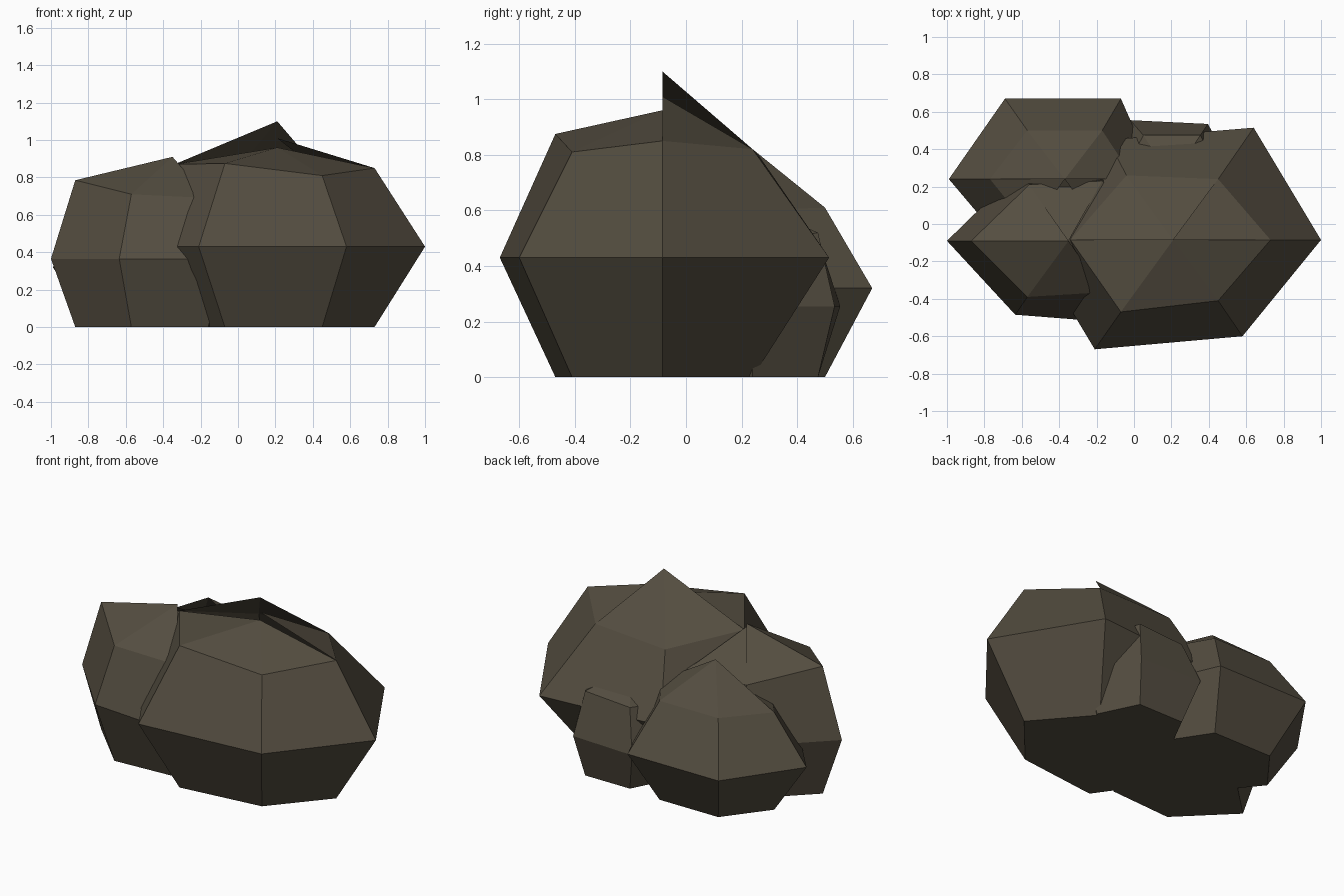
import bpy

stone = bpy.data.materials.new("dark_brown_stone")
stone.diffuse_color = (0.088, 0.074, 0.051, 1)


def rock(name, centre, z_mid, middle, upper, peaks, base=0.0):
    """Six-sided boulder: flat base ring, wide middle ring, upper ring and a
    fan of top slices, each with its own peak height (gives the chipped crest)."""
    cx, cy = centre
    verts = [(x, y, base) for x, y, z in upper]
    verts += [(x, y, z_mid) for x, y in middle]
    verts += list(upper)
    faces = [tuple(reversed(range(6)))]
    for i in range(6):
        j = (i + 1) % 6
        faces.append((i, j, j + 6, i + 6))
        faces.append((i + 6, j + 6, j + 12, i + 12))
        verts.append((cx, cy, peaks[i]))
        faces.append((i + 12, j + 12, 18 + i))
    mesh = bpy.data.meshes.new(name)
    mesh.from_pydata(verts, [], faces)
    mesh.materials.append(stone)
    obj = bpy.data.objects.new(name, mesh)
    bpy.context.collection.objects.link(obj)
    return obj


# Rings run anticlockwise from the right-hand corner.
# Largest boulder, right
rock("main_boulder", (0.21, -0.085), 0.43,
     [(1.0, -0.085), (0.64, 0.515), (-0.14, 0.45), (-0.56, -0.085), (-0.21, -0.67), (0.58, -0.60)],
     [(0.73, -0.085, 0.85), (0.45, 0.24, 0.82), (-0.04, 0.26, 0.80),
      (-0.34, -0.085, 0.87), (-0.07, -0.47, 0.875), (0.45, -0.41, 0.81)],
     [1.01, 1.10, 1.10, 0.96, 0.96, 0.96])

# Front left boulder
rock("left_boulder", (-0.35, -0.09), 0.365,
     [(0.28, -0.09), (-0.08, 0.30), (-0.60, 0.30), (-1.0, -0.09), (-0.635, -0.485), (-0.06, -0.53)],
     [(0.10, -0.09, 0.68), (-0.17, 0.23, 0.70), (-0.56, 0.21, 0.70),
      (-0.87, -0.09, 0.785), (-0.57, -0.39, 0.71), (-0.16, -0.365, 0.69)],
     [0.87, 0.89, 0.91, 0.91, 0.91, 0.87])

# Back left boulder
rock("back_boulder", (-0.37, 0.24), 0.32,
     [(0.12, 0.24), (-0.07, 0.67), (-0.69, 0.67), (-0.99, 0.24), (-0.66, -0.15), (-0.10, -0.15)],
     [(0.0, 0.24, 0.60), (-0.17, 0.50, 0.61), (-0.57, 0.50, 0.61),
      (-0.77, 0.24, 0.60), (-0.56, -0.02, 0.58), (-0.18, -0.02, 0.58)],
     [0.82, 0.82, 0.82, 0.76, 0.74, 0.76])

# Small stone tucked behind the main boulder
rock("small_back_stone", (0.20, 0.24), 0.255,
     [(0.56, 0.24), (0.395, 0.535), (-0.02, 0.555), (-0.18, 0.24), (0.0, -0.05), (0.4, -0.05)],
     [(0.47, 0.24, 0.48), (0.355, 0.475, 0.52), (0.05, 0.475, 0.50),
      (-0.07, 0.24, 0.48), (0.06, 0.02, 0.48), (0.34, 0.02, 0.48)],
     [0.62] * 6)
